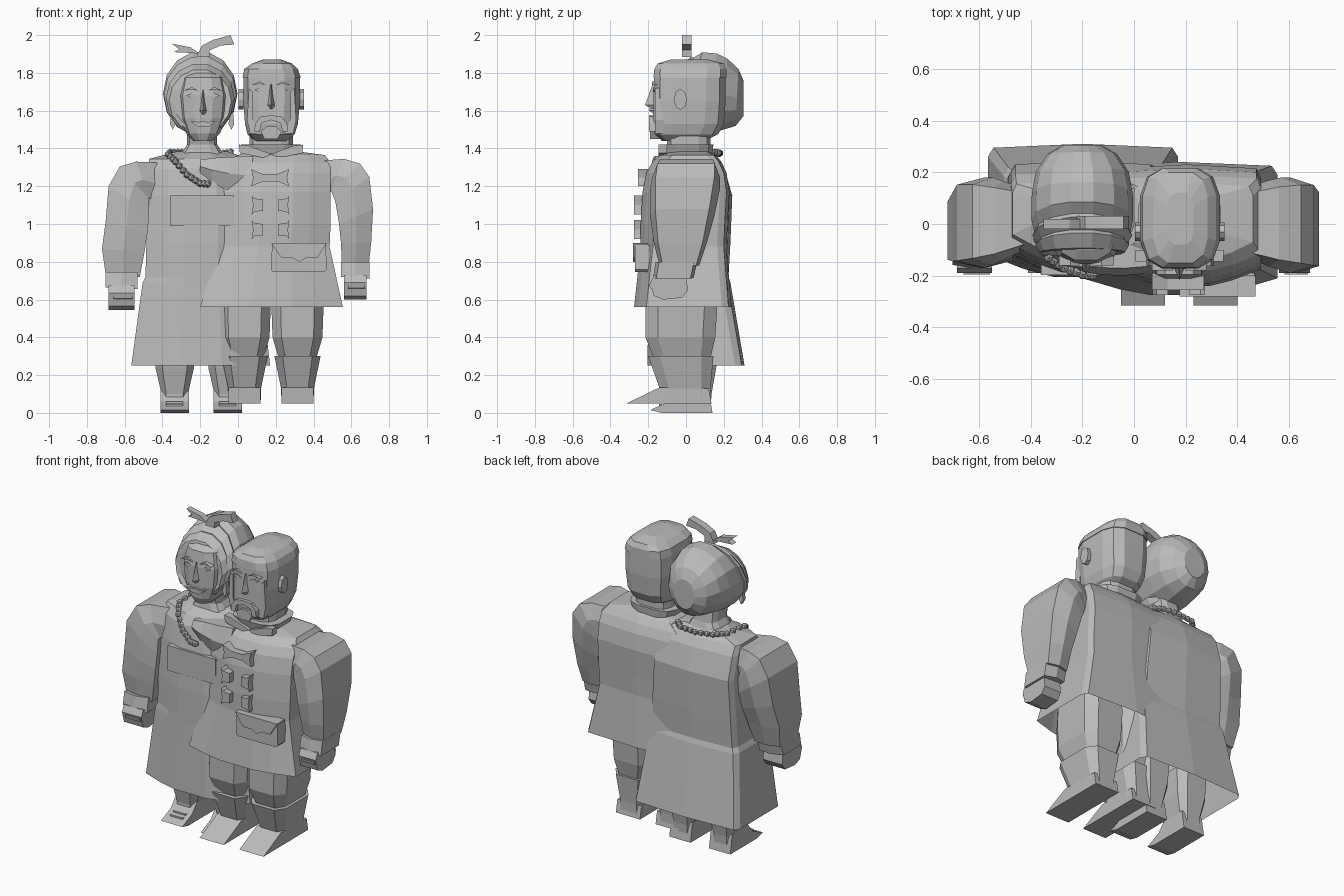
import bpy, bmesh, math
from mathutils import Vector

grey = bpy.data.materials.new("stone grey")
grey.diffuse_color = (0.5, 0.5, 0.5, 1)


def finish(name, bm):
    bmesh.ops.recalc_face_normals(bm, faces=bm.faces)
    me = bpy.data.meshes.new(name)
    bm.to_mesh(me)
    bm.free()
    me.materials.append(grey)
    ob = bpy.data.objects.new(name, me)
    bpy.context.collection.objects.link(ob)
    return ob


def loft(name, rings, open_start=False):
    """Skin closed rings of equal length and cap the ends."""
    bm = bmesh.new()
    vs = [[bm.verts.new(p) for p in r] for r in rings]
    n = len(vs[0])
    for a, b in zip(vs, vs[1:]):
        for i in range(n):
            j = (i + 1) % n
            bm.faces.new((a[i], a[j], b[j], b[i]))
    if not open_start:
        bm.faces.new(vs[0])
    bm.faces.new(vs[-1])
    return finish(name, bm)


def prism(name, pts, lo, hi, axis="y"):
    """Extrude an xz (axis y) or yz (axis x) outline."""
    def place(p, d):
        return (p[0], d, p[1]) if axis == "y" else (d, p[0], p[1])
    return loft(name, [[place(p, d) for p in pts] for d in (lo, hi)])


def box(name, x0, x1, y0, y1, z0, z1):
    return prism(name, [(x0, z0), (x1, z0), (x1, z1), (x0, z1)], y0, y1)


def coat_ring(x0, x1, yf, yb, z, corner):
    c, w = (x0 + x1) / 2, (x1 - x0) / 2
    half = [(0.3, yf + 0.005), (0.62, yf + corner * .4), (1, yf + corner), (1, yb - 0.05), (0.94, yb - 0.015)]
    right = [(c + w * u, y, z) for u, y in half]
    left = [(c - w * u, y, z) for u, y in reversed(half)]
    return right + [(c, yb, z)] + left


def oval_ring(z, cx, rx, yf, yb, n=12, power=0.6):
    """Rounded-rectangle ring at one height."""
    cy, ry, out = (yf + yb) / 2, (yb - yf) / 2, []
    top = math.cos(math.pi / n) ** power
    for i in range(n):
        a = 2 * math.pi * (i + 0.5) / n
        c, s = math.cos(a), math.sin(a)
        out.append((cx + rx * math.copysign(abs(c) ** power, c) / top,
                    cy + ry * math.copysign(abs(s) ** power, s) / top, z))
    return out


def limb(name, sections):
    """Each section: inner x,z / outer x,z / front y / back y."""
    rings = []
    for xi, zi, xo, zo, y0, y1 in sections:
        e = (y1 - y0) * 0.08
        mx, mz = (xi + xo) / 2, (zi + zo) / 2
        rings.append([(xi, y0 + e, zi), (mx, y0, mz), (xo, y0 + e, zo),
                      (xo, y1 - e, zo), (mx, y1, mz), (xi, y1 - e, zi)])
    return loft(name, rings)


# Coat and dress, open underneath
loft("man_coat", [coat_ring(*s, .07) for s in [
    (-.20, .555, -.28, .24, .56), (-.1, .485, -.245, .215, .88), (-.08, .49, -.245, .22, 1.0),
    (-.08, .49, -.235, .23, 1.17), (-.08, .49, -.215, .215, 1.27), (-.07, .49, -.185, .19, 1.325),
    (0, .46, -.14, .16, 1.365), (.05, .31, -.1, .12, 1.385)]], True)
loft("woman_dress", [coat_ring(*s, .09) for s in [
    (-.565, .17, -.21, .31, .25), (-.505, .12, -.2, .235, .69), (-.49, .1, -.2, .225, .72),
    (-.485, .1, -.2, .235, .9), (-.475, .08, -.19, .245, 1.15), (-.475, .08, -.165, .205, 1.29),
    (-.47, .06, -.13, .17, 1.345), (-.32, -.06, -.06, .13, 1.385)]], True)
box("dress_bib", -.36, -.02, -.198, -.15, .99, 1.15)

# Arms, cuffs and hands
limb("man_outer_arm", [(.43, 1.1, .44, 1.335, -.13, .14), (.49, 1.17, .56, 1.345, -.165, .17),
                       (.495, 1.17, .645, 1.32, -.18, .18), (.515, 1.12, .695, 1.25, -.19, .18),
                       (.535, 1.0, .715, 1.08, -.19, .15), (.545, .9, .705, .9, -.17, .11),
                       (.55, .78, .692, .78, -.14, .07)])
limb("man_hugging_shoulder", [(.06, 1.15, .08, 1.36, -.19, .17), (-.06, 1.18, -.04, 1.355, -.2, .16),
                              (-.14, 1.22, -.13, 1.35, -.195, .14), (-.2, 1.27, -.2, 1.34, -.185, .1)])
limb("woman_outer_arm", [(-.42, 1.1, -.43, 1.325, -.1, .14), (-.47, 1.14, -.54, 1.33, -.14, .165),
                         (-.47, 1.13, -.625, 1.305, -.16, .18), (-.47, 1.05, -.685, 1.2, -.17, .18),
                         (-.48, .95, -.70, 1.02, -.17, .15), (-.495, .85, -.72, .87, -.16, .11),
                         (-.52, .72, -.70, .73, -.14, .07)])


def cuff_and_hand(who, c, w, z):
    limb(who + "_cuff", [(c - w, z, c + w, z, -.16, .06), (c - w, z - .08, c + w, z - .09, -.175, .04)])
    prism(who + "_hand", [(-.17, z - .07), (-.19, z - .11), (-.17, z - .18), (-.12, z - .2),
                          (-.02, z - .19), (.01, z - .15), (0, z - .07)], c - w * .8, c + w * .8, "x")
    prism(who + "_thumb", [(-.195, z - .12), (-.19, z - .14), (-.1, z - .15), (-.1, z - .12)],
          c - w * .5, c + w * .7, "x")


cuff_and_hand("man", .62, .075, .80)
cuff_and_hand("woman", -.617, .085, .745)

# Legs and boots
for s, side in ((-1, "left"), (1, "right")):
    m, f = .175 + s * .14, -.195 + s * .14
    loft(f"man_trouser_{side}", [oval_ring(z, m, r, a, b, 8, .5) for z, r, a, b in [
        (.75, .138, -.2, .16), (.56, .138, -.215, .165), (.40, .132, -.215, .155), (.29, .10, -.17, .13)]])
    loft(f"man_boot_{side}", [oval_ring(z, m, r, a, b, 8, .5) for z, r, a, b in [
        (.30, .122, -.20, .145), (.13, .087, -.14, .13), (.05, .085, -.15, .13)]])
    prism(f"man_foot_{side}", [(-.315, .05), (-.14, .135), (.12, .13), (.135, .05)], m - .085, m + .085, "x")
    loft(f"woman_boot_{side}", [oval_ring(z, f, r, a, b, 8, .5) for z, r, a, b in [
        (.40, .11, -.12, .17), (.24, .102, -.1, .16), (.10, .07, -.07, .135), (.01, .07, -.07, .13)]])
    prism(f"woman_foot_{side}", [(-.19, .015), (-.09, .06), (-.04, .12), (.12, .12), (.14, 0), (-.13, 0)],
          f - .075, f + .075, "x")
    for y, z in ((-.105, .055), (-.135, .042)):
        box(f"boot_strap_{side}", f - .045, f + .045, y - .008, y + .008, z - .01, z + .004)

# Necks and collar
loft("man_neck", [oval_ring(z, .175, .115, -.1, .13) for z in (1.37, 1.47)])
loft("man_collar", [oval_ring(1.37, .175, .14, -.12, .14), oval_ring(1.42, .175, .16, -.135, .145)])
for s in (-1, 1):
    prism("collar_point", [(.175 + s * x, z) for x, z in [(0, 1.37), (.04, 1.35), (.165, 1.375),
                                                          (.17, 1.42), (.12, 1.415)]], -.145, -.1)
loft("woman_neck", [oval_ring(1.36, -.19, .12, -.07, .14), oval_ring(1.42, -.19, .08, -.06, .12),
                    oval_ring(1.5, -.19, .08, -.08, .11)])

# Man's head
loft("man_head", [oval_ring(z, x, r, a, b) for z, x, r, a, b in [
    (1.44, .175, .09, -.12, .1), (1.475, .175, .125, -.165, .17), (1.53, .177, .14, -.175, .2),
    (1.65, .178, .15, -.172, .21), (1.78, .178, .15, -.168, .21)]])
loft("man_hair", [oval_ring(z, x, r, a, b) for z, x, r, a, b in [
    (1.775, .178, .154, -.172, .215), (1.82, .175, .142, -.168, .215), (1.85, .18, .105, -.15, .2),
    (1.87, .18, .05, -.08, .12)]])
for s in (-1, 1):
    c = .178 + s * .16
    prism("man_ear", [(-.03 + .035 * math.cos(a), 1.66 + .055 * math.sin(a))
                      for a in [k * math.pi / 4 for k in range(8)]], c - .015, c + .012, "x")
    prism("sideburn", [(.178 + s * x, z) for x, z in [(.12, 1.72), (.1, 1.7), (.1, 1.56), (.07, 1.48),
                                                      (.115, 1.48), (.13, 1.55)]], -.163, -.12)
    prism("moustache_half", [(.175 + s * x, z) for x, z in [(0, 1.575), (.055, 1.57), (.085, 1.53), (.088, 1.49),
                                                            (.06, 1.49), (.05, 1.535), (0, 1.55)]], -.195, -.15)
prism("man_chin_beard", [(.12, 1.49), (.15, 1.515), (.2, 1.515), (.23, 1.49), (.21, 1.45), (.14, 1.45)], -.19, -.12)

# Woman's face and headscarf
loft("woman_face", [oval_ring(z, -.185, r, a, b, 12, .75) for z, r, a, b in [
    (1.44, .05, -.13, .03), (1.48, .09, -.148, .1), (1.56, .125, -.155, .12), (1.68, .137, -.155, .12),
    (1.775, .115, -.14, .12), (1.80, .09, -.1, .1)]])
scarf = []
for y, zc, rx, rz, lean in [(-.105, 1.64, .14, .135, .0), (-.11, 1.65, .165, .17, .1), (-.08, 1.665, .182, .185, .25),
                            (-.075, 1.668, .175, .18, .3), (-.045, 1.68, .193, .21, .35), (-.03, 1.68, .186, .205, .35),
                            (.02, 1.69, .197, .225, .3), (.12, 1.69, .195, .218, .2), (.2, 1.685, .18, .195, .1),
                            (.27, 1.67, .135, .155, .05), (.305, 1.665, .075, .095, 0)]:
    scarf.append([(-.2 + rx * math.cos(a), y + lean * rz * math.sin(a), zc + rz * math.sin(a))
                  for a in [2 * math.pi * k / 14 for k in range(14)]])
loft("headscarf", scarf)
prism("scarf_bow_left", [(-.2, 1.90), (-.25, 1.935), (-.35, 1.955), (-.31, 1.925), (-.34, 1.91), (-.24, 1.905)], -.02, .02)
prism("scarf_bow_right", [(-.22, 1.885), (-.19, 1.945), (-.13, 1.975), (-.04, 2.0), (-.02, 1.95), (-.09, 1.945),
                          (-.15, 1.92), (-.15, 1.885)], -.02, .03)
for x in (-.345, -.035):
    prism("earring", [(x - .008, 1.6), (x - .015, 1.53), (x, 1.5), (x + .015, 1.53), (x + .008, 1.6)], -.085, -.06)
prism("woman_lips", [(-.25, 1.545), (-.21, 1.54), (-.185, 1.545), (-.16, 1.54), (-.12, 1.545), (-.155, 1.515),
                     (-.215, 1.515)], -.165, -.13)


# Shared facial features
def features(who, c, y, z):
    loft(who + "_nose", [[(c - w, y + .03, h), (c, y - d, h), (c + w, y + .03, h)]
                         for w, d, h in [(.015, .005, z + .03), (.022, .03, z - .04),
                                         (.032, .045, z - .08), (.028, .01, z - .1)]])
    for s in (-1, 1):
        prism(who + "_brow", [(c + s * u, z + v) for u, v in [(.025, .025), (.06, .045), (.105, .025),
                                                              (.06, .032)]], y - .008, y + .03)
        prism(who + "_eye", [(c + s * u, z + v) for u, v in [(.03, -.005), (.06, .012), (.09, 0),
                                                             (.06, -.015)]], y - .004, y + .03)


features("man", .175, -.172, 1.71)
features("woman", -.185, -.152, 1.68)

# Coat fasteners
prism("chest_fastener", [(.07, 1.2), (.13, 1.225), (.21, 1.225), (.27, 1.2), (.26, 1.245), (.27, 1.29),
                         (.21, 1.265), (.13, 1.265), (.07, 1.29), (.08, 1.245)], -.255, -.19)
for z in (1.1, .97):
    for s in (-1, 1):
        prism("side_fastener", [(.172 + s * x, z + h) for x, h in [
            (.04, -.03), (.085, -.035), (.1, -.05), (.092, 0), (.1, .05), (.085, .035), (.04, .03)]], -.275, -.22)

# Belt pouch
prism("pouch", [(.185, .745), (.455, .745), (.47, .76), (.465, .89), (.18, .89), (.175, .76)], -.27, -.19)
prism("pouch_flap", [(.175, .9), (.47, .9), (.42, .82), (.36, .82), (.325, .8), (.29, .82), (.23, .82)], -.28, -.2)

# Beads around the shoulders
front = [(-.36, .10, 1.38), (-.37, -.06, 1.37), (-.33, -.13, 1.33), (-.27, -.17, 1.26), (-.2, -.195, 1.215), (-.14, -.2, 1.21)]
back = [(-.36, .10, 1.38), (-.3, .16, 1.38), (-.19, .18, 1.375), (-.08, .17, 1.375), (-.02, .12, 1.385)]
bm = bmesh.new()
for line in (front, back):
    for a, b in zip(line, line[1:]):
        for t in (0, .33, .67):
            r = bmesh.ops.create_icosphere(bm, subdivisions=1, radius=.02)
            bmesh.ops.translate(bm, verts=r["verts"], vec=Vector(a).lerp(Vector(b), t))
finish("bead_necklace", bm)
